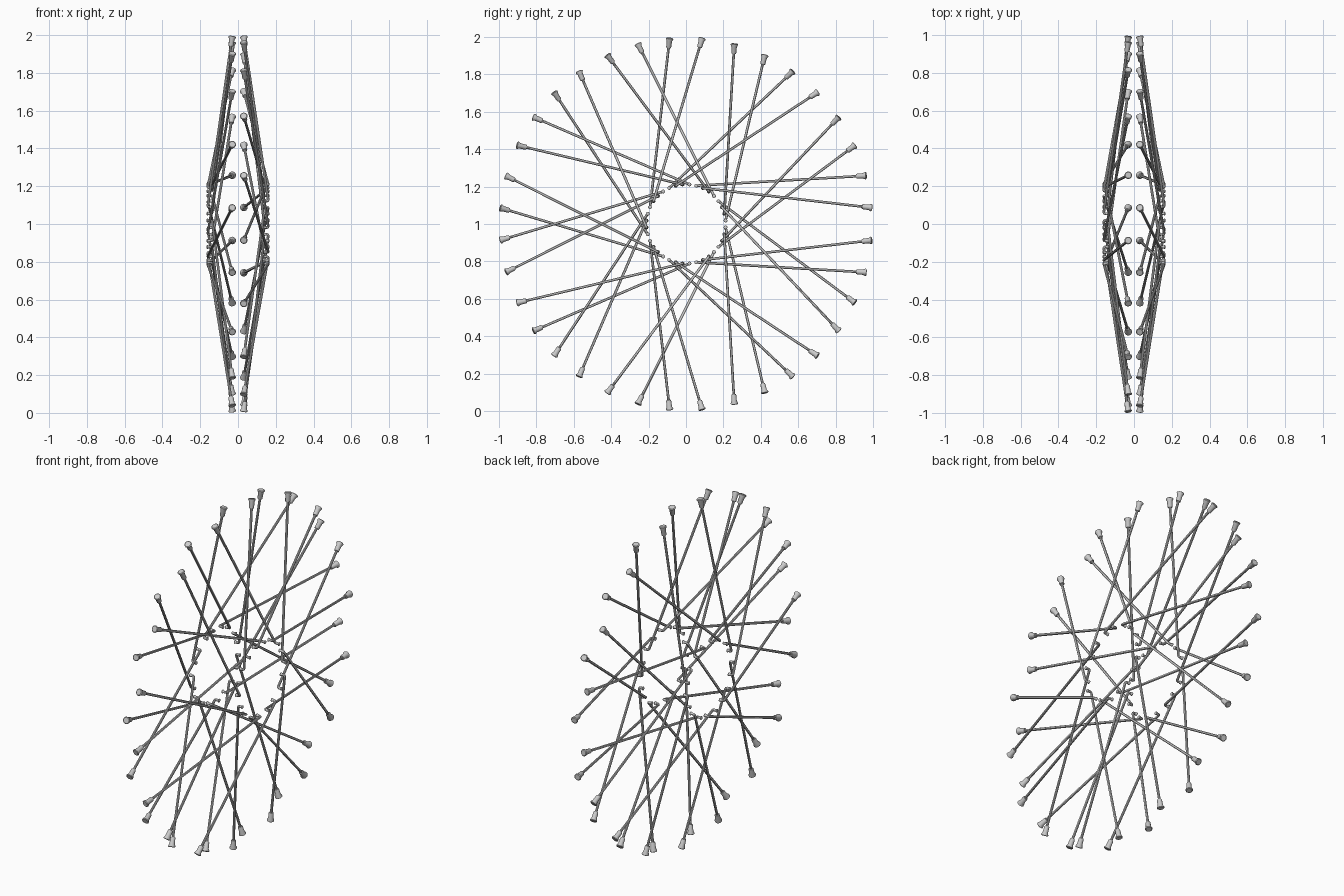
import bpy, bmesh, math
from mathutils import Vector

if "Cube" in bpy.data.objects:
    bpy.data.objects.remove(bpy.data.objects["Cube"])

RIM_R, HUB_R = 0.998, 0.212      # spoke end radii around the wheel axis
RIM_X = 0.03                     # nipple offset from the centre plane
FLANGE_IN, FLANGE_OUT = 0.137, 0.161
WIRE = 0.0072


def polar(x, r, deg):
    a = math.radians(deg)
    return Vector((x, r * math.sin(a), 1 + r * math.cos(a)))


def swept(name, paths, sides):
    """Round bars: every path is a list of (point, radius)."""
    cu = bpy.data.curves.new(name, 'CURVE')
    cu.dimensions = '3D'
    cu.bevel_depth = 1.0
    cu.bevel_resolution = sides // 2 - 2
    cu.use_fill_caps = True
    for path in paths:
        sp = cu.splines.new('POLY')
        sp.points.add(len(path) - 1)
        for p, (co, r) in zip(sp.points, path):
            p.co = (*co, 1)
            p.radius = r
    ob = bpy.data.objects.new(name, cu)
    bpy.context.collection.objects.link(ob)
    bpy.ops.object.select_all(action='DESELECT')
    ob.select_set(True)
    bpy.context.view_layer.objects.active = ob
    bpy.ops.object.convert(target='MESH')
    # weld the caps and point every face outwards
    ob = bpy.context.view_layer.objects.active
    bm = bmesh.new()
    bm.from_mesh(ob.data)
    bmesh.ops.remove_doubles(bm, verts=bm.verts, dist=1e-5)
    bmesh.ops.recalc_face_normals(bm, faces=bm.faces)
    bm.to_mesh(ob.data)
    bm.free()
    bpy.ops.object.shade_smooth_by_angle(angle=math.radians(35))


spokes = {1: [], -1: []}
nipples = {1: [], -1: []}
for k in range(36):
    ang = 5 + 10 * k
    side = 1 if k % 2 == 0 else -1
    swing = 1 if k % 4 in (1, 2) else -1          # pairs lead, pairs trail
    x0, x1 = (FLANGE_OUT, FLANGE_IN) if swing < 0 else (FLANGE_IN, FLANGE_OUT)
    rim = polar(side * RIM_X, RIM_R, ang)
    elbow = polar(side * x0, HUB_R, ang + 60 * swing)
    head = polar(side * x1, HUB_R, ang + 60 * swing)
    d = (elbow - rim).normalized()
    h = (head - elbow).normalized()

    # wire with J-bend and flared head
    bend = 0.008
    mid = elbow + (h - d) * bend * 0.29
    spokes[side].append([
        (rim + d * 0.03, WIRE), (elbow - d * bend, WIRE), (mid, WIRE),
        (elbow + h * bend, WIRE), (head - h * 0.005, WIRE),
        (head, 0.0105), (head + h * 0.003, 0.010), (head + h * 0.005, 0.006)])

    # nipple with flared outer head
    prof = [(0, 0.016), (0.003, 0.020), (0.006, 0.020), (0.018, 0.0145),
            (0.05, 0.0135), (0.054, 0.0115)]
    nipples[side].append([(rim + d * t, r) for t, r in prof])

for side, label in ((1, 'right'), (-1, 'left')):
    swept('spokes_' + label, spokes[side], 10)
    swept('spoke_nipples_' + label, nipples[side], 16)
